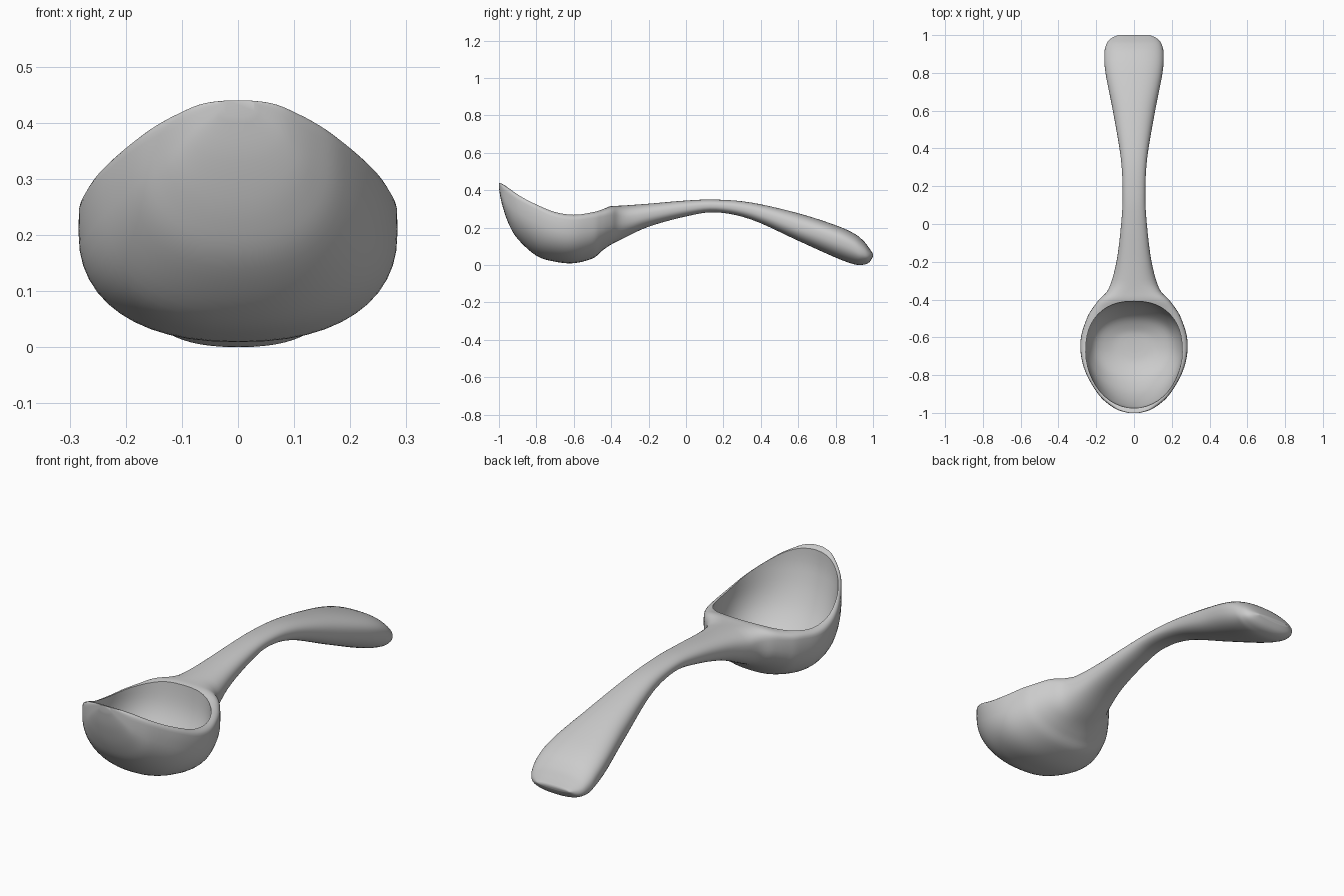
import bpy
import bmesh
import math
from mathutils import Vector

cube = bpy.data.objects.get("Cube")
if cube:
    bpy.data.objects.remove(cube, do_unlink=True)

SEGMENTS = 48

metal = bpy.data.materials.new("grey metal")
metal.use_nodes = True
GREY = (0.6, 0.6, 0.6, 1)
metal.diffuse_color = GREY
metal.node_tree.nodes["Principled BSDF"].inputs["Base Color"].default_value = GREY


def refine(rows, steps):
    """Pass a smooth curve through the rows of station values."""
    rows = [Vector(r) for r in rows]
    pts = [rows[0]] + rows + [rows[-1]]
    out = []
    for a, b, c, d in zip(pts, pts[1:], pts[2:], pts[3:]):
        for i in range(steps):
            t = i / steps
            out.append((b * 2 + (c - a) * t + (a * 2 - b * 5 + c * 4 - d) * t ** 2
                        + (b * 3 - a - c * 3 + d) * t ** 3) / 2)
    return out + [rows[-1]]


def rounded(angle, n):
    """Point on a unit superellipse of power n."""
    c, s = math.cos(angle), math.sin(angle)
    return (math.copysign(abs(c) ** (2 / n), c), math.copysign(abs(s) ** (2 / n), s))


def loft(name, rings):
    bm = bmesh.new()
    loops = [[bm.verts.new(p) for p in ring] for ring in rings]
    for low, high in zip(loops, loops[1:]):
        for i in range(SEGMENTS):
            j = (i + 1) % SEGMENTS
            bm.faces.new((low[i], low[j], high[j], high[i]))
    bm.faces.new(loops[0])
    bm.faces.new(loops[-1])
    bmesh.ops.recalc_face_normals(bm, faces=bm.faces)
    mesh = bpy.data.meshes.new(name)
    bm.to_mesh(mesh)
    bm.free()
    mesh.materials.append(metal)
    obj = bpy.data.objects.new(name, mesh)
    bpy.context.collection.objects.link(obj)
    return obj


ANGLES = [math.tau * i / SEGMENTS for i in range(SEGMENTS)]


def body_ring(station):
    y, half, bottom, top = station
    middle = max((bottom + top) / 2, top - 0.075)
    bowl = min(1, max(0, (-0.32 - y) / 0.2))
    ring = []
    for a in ANGLES:
        n = 2.4 + 3.6 * bowl if math.sin(a) > 0 else 2.3
        u, v = rounded(a, n)
        ring.append((u * half, y, middle + v * (top - middle if v > 0 else middle - bottom)))
    return ring


def cavity_ring(station):
    z, half, front, back = station
    ring = []
    for a in ANGLES:
        u, v = rounded(a, 2.4 if math.sin(a) > 0 else 2)
        ring.append((u * half, (front + back) / 2 + v * (back - front) / 2, z))
    return ring


# Bowl and handle: y, half width, bottom, top
BODY = [
    (-1, 0.03, 0.41, 0.44), (-0.985, 0.085, 0.33, 0.435), (-0.95, 0.14, 0.225, 0.415),
    (-0.9, 0.19, 0.14, 0.385), (-0.8, 0.25, 0.05, 0.335), (-0.7, 0.28, 0.018, 0.293),
    (-0.6, 0.281, 0.01, 0.277), (-0.5, 0.25, 0.035, 0.288), (-0.45, 0.222, 0.075, 0.3),
    (-0.4, 0.185, 0.11, 0.315), (-0.34, 0.133, 0.14, 0.318), (-0.2, 0.093, 0.205, 0.328),
    (0, 0.068, 0.26, 0.345), (0.16, 0.06, 0.282, 0.35), (0.35, 0.07, 0.243, 0.334),
    (0.6, 0.112, 0.13, 0.277), (0.8, 0.151, 0.04, 0.213), (0.9, 0.157, 0.004, 0.168),
    (0.95, 0.147, 0.002, 0.128), (0.98, 0.125, 0.015, 0.09), (1, 0.085, 0.045, 0.06)]
ladle = loft("ladle_body", [body_ring(s) for s in refine(BODY, 5)])

# Hollow of the bowl: z, half width, front, back
HOLLOW = [
    (0.036, 0.05, -0.68, -0.6), (0.045, 0.12, -0.74, -0.56), (0.08, 0.2, -0.81, -0.5),
    (0.14, 0.24, -0.87, -0.455), (0.21, 0.256, -0.915, -0.425), (0.3, 0.255, -0.952, -0.41),
    (0.4, 0.255, -0.973, -0.405), (0.6, 0.255, -0.98, -0.405)]
cutter = loft("bowl_hollow_cutter", [cavity_ring(s) for s in refine(HOLLOW, 4)])
cutter.hide_render = True

cut = ladle.modifiers.new("hollow", 'BOOLEAN')
cut.operation = 'DIFFERENCE'
cut.solver = 'EXACT'
cut.object = cutter

bpy.ops.object.select_all(action='DESELECT')
bpy.context.view_layer.objects.active = ladle
ladle.select_set(True)
bpy.ops.object.modifier_apply(modifier=cut.name)
bpy.data.objects.remove(cutter, do_unlink=True)
bpy.ops.object.shade_smooth_by_angle(angle=math.radians(40))
